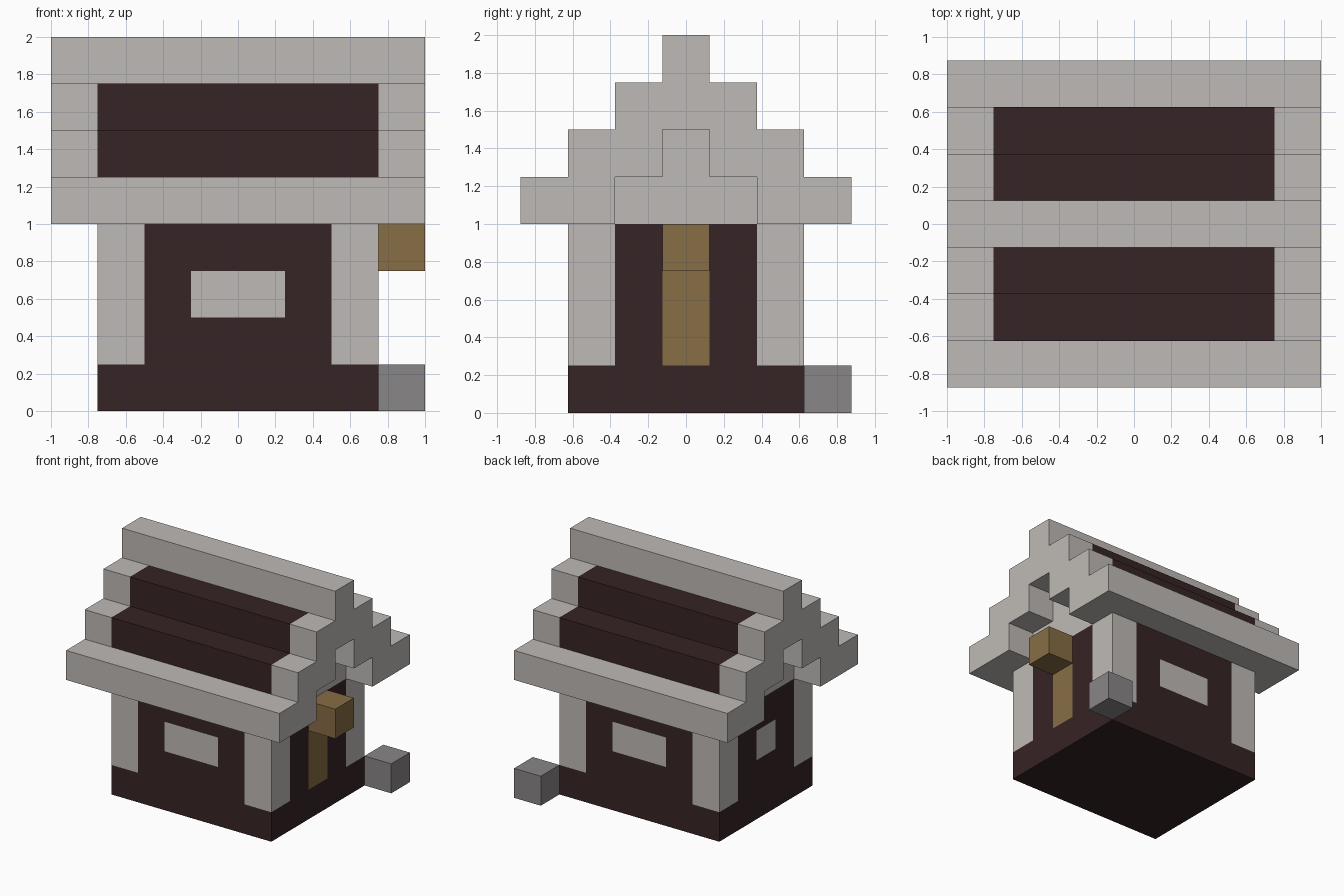
import bpy
import bmesh
from mathutils import Vector

U = 0.25  # one building block
H = U / 2

if "Cube" in bpy.data.objects:
    bpy.data.objects.remove(bpy.data.objects["Cube"], do_unlink=True)


def material(name, rgb):
    m = bpy.data.materials.new(name)
    m.use_nodes = True
    m.diffuse_color = (*rgb, 1)
    m.node_tree.nodes["Principled BSDF"].inputs["Base Color"].default_value = (*rgb, 1)
    return m


stone = material("pale stone", (0.52, 0.49, 0.465))
timber = material("dark timber", (0.037, 0.017, 0.018))
brass = material("golden wood", (0.242, 0.153, 0.06))
grey = material("grey rock", (0.25, 0.238, 0.24))


def prism(name, profile, x0, x1, mats, cuts=(), rule=None):
    """Extrude a (y, z) profile along x, slice it, and colour faces by a rule."""
    bm = bmesh.new()
    face = bm.faces.new([bm.verts.new((x0, y, z)) for y, z in profile])
    ext = bmesh.ops.extrude_face_region(bm, geom=[face], use_keep_orig=True)
    bmesh.ops.translate(bm, vec=(x1 - x0, 0, 0),
                        verts=[v for v in ext["geom"] if isinstance(v, bmesh.types.BMVert)])
    bmesh.ops.recalc_face_normals(bm, faces=bm.faces)
    for axis, value in cuts:
        co, no = Vector(), Vector()
        co[axis], no[axis] = value, 1
        bmesh.ops.bisect_plane(bm, geom=bm.verts[:] + bm.edges[:] + bm.faces[:],
                               plane_co=co, plane_no=no, dist=1e-5)
    if rule:
        for f in bm.faces:
            f.material_index = rule(f.calc_center_median())
    mesh = bpy.data.meshes.new(name)
    bm.to_mesh(mesh)
    bm.free()
    for m in mats:
        mesh.materials.append(m)
    ob = bpy.data.objects.new(name, mesh)
    bpy.context.scene.collection.objects.link(ob)
    return ob


def rect(y0, y1, z0, z1):
    return [(y0, z0), (y1, z0), (y1, z1), (y0, z1)]


def steps(half, z, count):
    """Stair outline climbing from the +y eave to the ridge and down to -y."""
    side = []
    for i in range(count):
        y = half - i * U
        side += [(y, z + i * U), (y, z + (i + 1) * U)]
    return side + [(-y, zz) for y, zz in reversed(side)]


# Walls: timber plinth and panels, stone corner posts, windows, one door
def wall_colour(c):
    x, y, z = abs(c.x), abs(c.y), c.z
    if z < U:
        return 0
    if x > 2 * U and y > 3 * H:
        return 1
    if c.x > 0.74 and y < H:
        return 2
    window = 2 * U < z < 3 * U
    on_long_side = y > 0.62 and x < U
    on_left_end = c.x < -0.74 and y < H
    return 1 if window and (on_long_side or on_left_end) else 0


wall_cuts = [(0, s * v) for s in (-1, 1) for v in (U, 2 * U)]
wall_cuts += [(1, s * v) for s in (-1, 1) for v in (H, 3 * H)]
wall_cuts += [(2, i * U) for i in (1, 2, 3)]
prism("house_walls", rect(-5 * H, 5 * H, 0, 1), -3 * U, 3 * U,
      [timber, stone, brass], wall_cuts, wall_colour)


# Roof: stepped arch with stone verges, eaves and ridge, timber covering
def roof_colour(c):
    return 1 if abs(c.x) < 3 * U and abs(c.y) > 0.2 and c.z > 1.26 else 0


prism("stepped_roof", steps(7 * H, 1, 4) + list(reversed(steps(3 * H, 1, 2))), -1, 1,
      [stone, timber], [(0, -3 * U), (0, 3 * U)], roof_colour)

# Gable walls set back under the roof ends
prism("gable_fill", steps(3 * H, 1, 2), -3 * U, 3 * U, [stone])

# Block over the door and loose rock at the back corner
prism("door_lantern", rect(-H, H, 3 * U, 1), 3 * U, 1, [brass])
prism("corner_rock", rect(5 * H, 7 * H, 0, U), 3 * U, 1, [grey])
